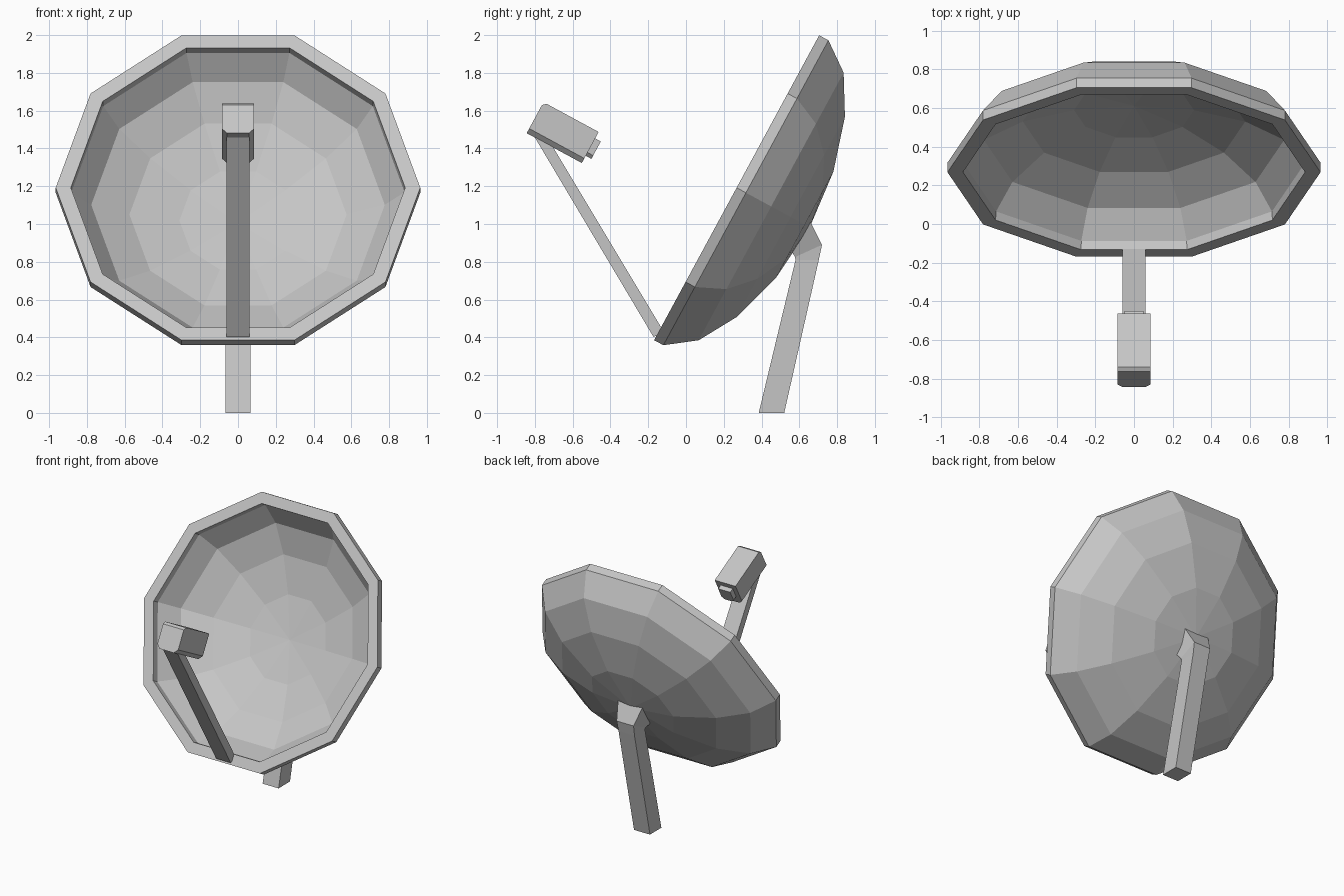
import bpy, bmesh, math
from mathutils import Matrix, Vector

if "Cube" in bpy.data.objects:
    bpy.data.objects.remove(bpy.data.objects["Cube"])

grey = bpy.data.materials.new("light_grey")
grey.use_nodes = True
colour = (0.56, 0.56, 0.56, 1)
grey.diffuse_color = colour
grey.node_tree.nodes["Principled BSDF"].inputs["Base Color"].default_value = colour


def finish(name, bm, matrix=None):
    bmesh.ops.remove_doubles(bm, verts=bm.verts, dist=0.0005)
    if matrix:
        bm.transform(matrix)
    bmesh.ops.recalc_face_normals(bm, faces=bm.faces)
    mesh = bpy.data.meshes.new(name)
    bm.to_mesh(mesh)
    bm.free()
    mesh.materials.append(grey)
    obj = bpy.data.objects.new(name, mesh)
    bpy.context.collection.objects.link(obj)
    return obj


def loft(name, sections, matrix=None):
    """Skin a list of equal-length point loops and cap both ends."""
    bm = bmesh.new()
    rings = [[bm.verts.new(p) for p in s] for s in sections]
    n = len(rings[0])
    for a, b in zip(rings, rings[1:]):
        for i in range(n):
            j = (i + 1) % n
            bm.faces.new((a[i], a[j], b[j], b[i]))
    bm.faces.new(rings[0])
    bm.faces.new(rings[-1])
    return finish(name, bm, matrix)


def strut(name, stations):
    """Bar from (front yz, back yz, half width) stations."""
    return loft(name, [[(-w, *f), (w, *f), (w, *b), (-w, *b)]
                       for f, b, w in stations])


def dish_frame(y, z):
    """Local x across, local y up the dish, local z out of its back."""
    up = Vector((0, 0.476, 0.879)).normalized()
    back = Vector((0, up.z, -up.y))
    m = Matrix((Vector((1, 0, 0)), up, back)).transposed().to_4x4()
    return Matrix.Translation((0, y, z)) @ m


# Reflector: ten-sided lathe, outer shell, rim and inner bowl
profile = [(0, 0.44), (0.335, 0.41), (0.635, 0.325), (0.847, 0.208),
           (0.965, 0.056), (0.965, 0), (0.885, 0), (0.882, 0.05),
           (0.777, 0.19), (0.575, 0.298), (0.31, 0.365), (0, 0.39)]
bm = bmesh.new()
verts = [bm.verts.new((r, 0, d)) for r, d in profile]
edges = [bm.edges.new(pair) for pair in zip(verts, verts[1:])]
bmesh.ops.spin(bm, geom=verts + edges, cent=(0, 0, 0), axis=(0, 0, 1),
               angle=math.tau, steps=10)
finish("dish", bm, dish_frame(0.268, 1.192))

# Leaning post with a flared bend into the back of the dish
strut("post", [((0.385, 0), (0.52, 0), 0.066),
               ((0.58, 0.81), (0.703, 0.81), 0.066),
               ((0.577, 0.825), (0.72, 0.89), 0.07),
               ((0.555, 0.865), (0.645, 1.04), 0.108)])

# Arm from the lower rim to the receiver
strut("feed_arm", [((-0.172, 0.402), (-0.118, 0.43), 0.06),
                   ((-0.812, 1.478), (-0.73, 1.45), 0.06)])


# Receiver housing: lower edges chamfered, front top edge eased
def housing(depth, top, c=0.028, w=0.086, h=0.0935):
    return [(-w, top, depth), (-w, c - h, depth), (c - w, -h, depth),
            (w - c, -h, depth), (w, c - h, depth), (w, top, depth)]


feed = dish_frame(-0.653, 1.484)
loft("receiver", [housing(-0.166, 0.075), housing(-0.148, 0.0935),
                  housing(0.166, 0.0935)], feed)

# Receiver nozzle facing the dish
loft("nozzle", [[(-0.05, 0.055, d), (-0.05, -0.03, d), (-0.03, -0.05, d),
                 (0.03, -0.05, d), (0.05, -0.03, d), (0.05, 0.055, d)]
                for d in (0.15, 0.2)], feed)
